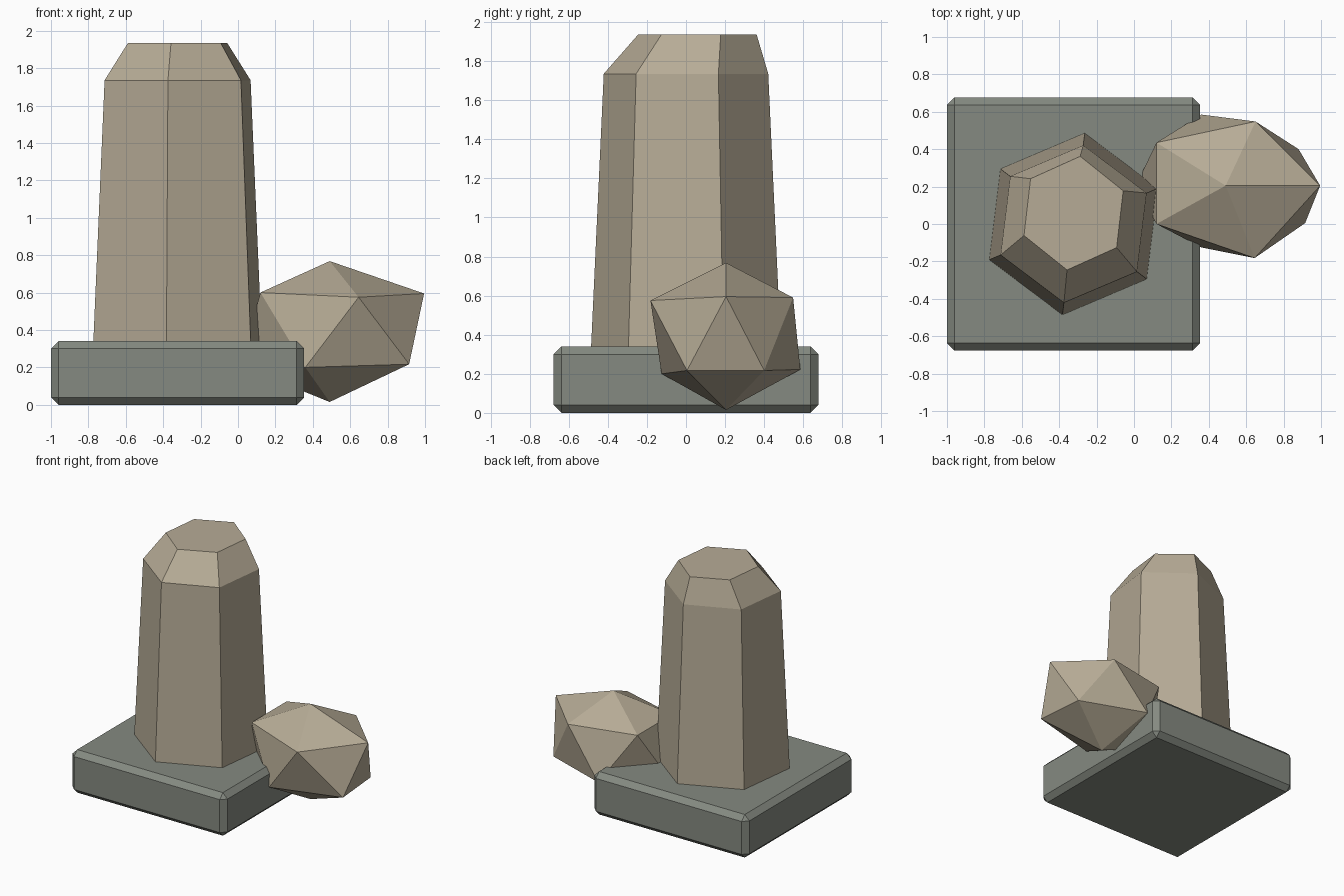
import bpy
import bmesh
from math import cos, sin, radians

if "Cube" in bpy.data.objects:
    bpy.data.objects.remove(bpy.data.objects["Cube"])


def material(name, rgb):
    m = bpy.data.materials.new(name)
    m.diffuse_color = (*rgb, 1)
    m.use_nodes = True
    m.node_tree.nodes["Principled BSDF"].inputs["Base Color"].default_value = m.diffuse_color
    return m


def finish(bm, name, mat):
    bmesh.ops.recalc_face_normals(bm, faces=bm.faces)
    mesh = bpy.data.meshes.new(name)
    bm.to_mesh(mesh)
    bm.free()
    mesh.materials.append(mat)
    obj = bpy.data.objects.new(name, mesh)
    bpy.context.collection.objects.link(obj)
    return obj


grey = material("slate grey", (0.235, 0.255, 0.22))
tan = material("sandy stone", (0.47, 0.41, 0.305))
CX = -0.323

# Square plinth with chamfered edges
bm = bmesh.new()
bmesh.ops.create_cube(bm, size=1)
for v in bm.verts:
    v.co = (CX + v.co.x * 1.354, v.co.y * 1.354, 0.17 + v.co.z * 0.34)
bmesh.ops.bevel(bm, geom=bm.edges[:], offset=0.04, segments=1, affect='EDGES')
finish(bm, "plinth", grey)

# Tapered six-sided pillar with a sloped, off-centre cap: z, x radius, y radius, y centre
rings = [(0.30, 0.491, 0.491, 0.0), (1.735, 0.424, 0.424, 0.0),
         (1.935, 0.288, 0.306, 0.058)]
bm = bmesh.new()
loops = []
for z, rx, ry, cy in rings:
    angles = [radians(23 + 60 * i) for i in range(6)]
    loops.append([bm.verts.new((CX + rx * cos(a), cy + ry * sin(a), z)) for a in angles])
for low, high in zip(loops, loops[1:]):
    for i in range(6):
        j = (i + 1) % 6
        bm.faces.new((low[i], low[j], high[j], high[i]))
bm.faces.new(loops[0])
bm.faces.new(loops[-1])
finish(bm, "pillar", tan)

# Rough twenty-sided boulder: two poles and two uneven rings of five corners
corners = [
    (0.49, 0.205, 0.768), (0.49, 0.205, 0.015),
    (0.995, 0.205, 0.595), (0.65, 0.548, 0.59), (0.12, 0.435, 0.60),
    (0.12, 0.0, 0.60), (0.645, -0.182, 0.575),
    (0.915, 0.005, 0.217), (0.88, 0.40, 0.217), (0.36, 0.585, 0.222),
    (0.01, 0.205, 0.21), (0.36, -0.125, 0.20),
]
bm = bmesh.new()
for c in corners:
    bm.verts.new(c)
bmesh.ops.convex_hull(bm, input=bm.verts[:])
finish(bm, "boulder", tan)
